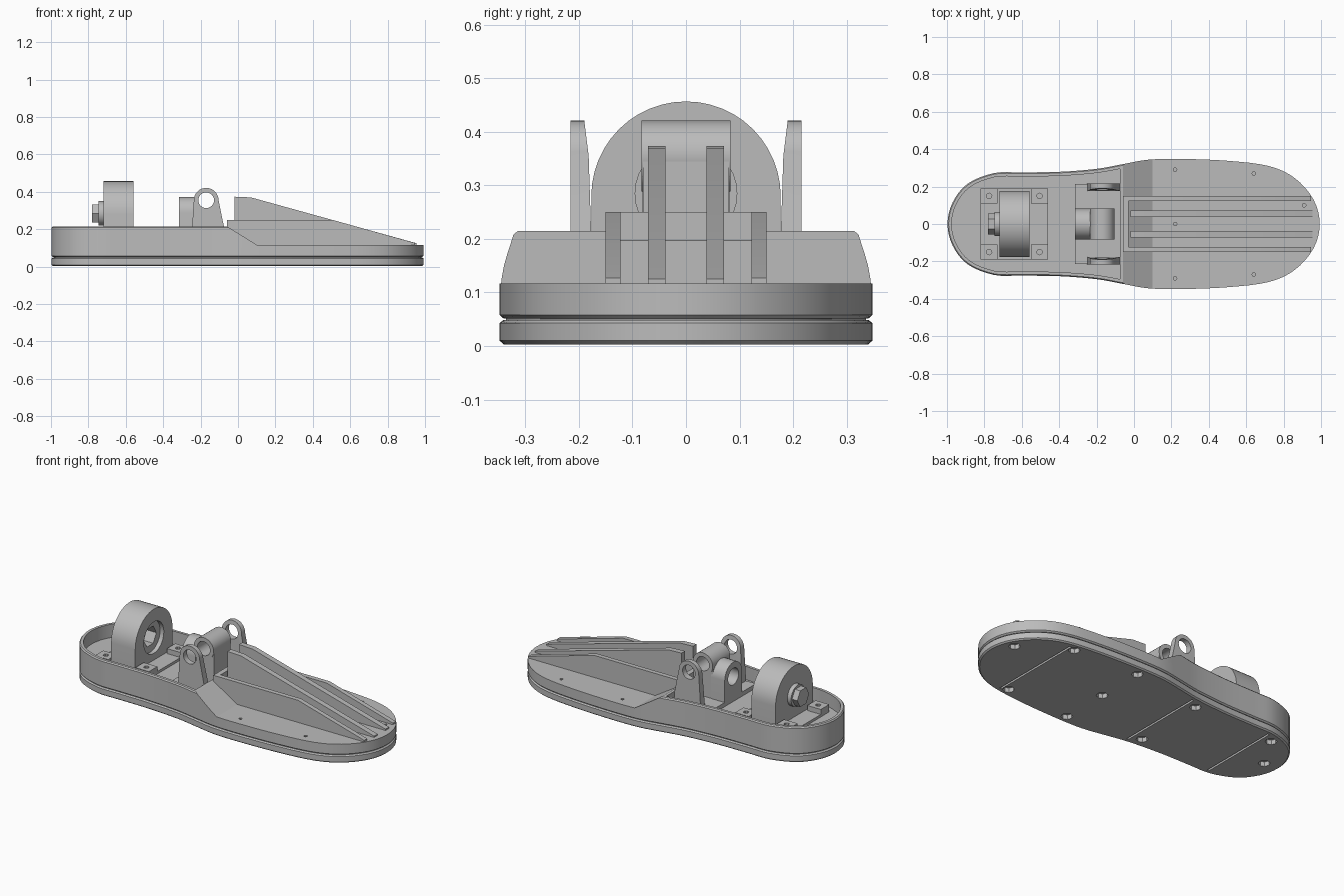
import bpy, bmesh, math
from mathutils import Vector

if "Cube" in bpy.data.objects:
    bpy.data.objects.remove(bpy.data.objects["Cube"], do_unlink=True)

grey = bpy.data.materials.new("plain_grey")
grey.use_nodes = True
grey.diffuse_color = (0.5, 0.5, 0.5, 1)
grey.node_tree.nodes["Principled BSDF"].inputs["Base Color"].default_value = (0.5, 0.5, 0.5, 1)
parts = []


def loft(name, rings, keep=True):
    """Skin a stack of equal-length closed rings and cap both ends."""
    bm = bmesh.new()
    loops = [[bm.verts.new(p) for p in ring] for ring in rings]
    n = len(loops[0])
    for a, b in zip(loops, loops[1:]):
        for i in range(n):
            j = (i + 1) % n
            bm.faces.new((a[i], a[j], b[j], b[i]))
    bm.faces.new(loops[0][::-1])
    bm.faces.new(loops[-1])
    bmesh.ops.recalc_face_normals(bm, faces=bm.faces)
    me = bpy.data.meshes.new(name)
    bm.to_mesh(me)
    bm.free()
    me.materials.append(grey)
    ob = bpy.data.objects.new(name, me)
    bpy.context.collection.objects.link(ob)
    if keep:
        parts.append(ob)
    else:
        ob.hide_render = True
    return ob


def prism(name, pts, axis, lo, hi, keep=True):
    """Extrude a 2D profile along an axis between lo and hi."""
    place = {"x": lambda p, t: (t, p[0], p[1]),
             "y": lambda p, t: (p[0], t, p[1]),
             "z": lambda p, t: (p[0], p[1], t)}[axis]
    return loft(name, [[place(p, t) for p in pts] for t in (lo, hi)], keep)


def rect(a, b, c, d):
    return [(a, c), (b, c), (b, d), (a, d)]


def box(name, x, y, z, keep=True):
    return prism(name, rect(*x, *y), "z", *z, keep)


def circle(cx, cy, r, n=32):
    return [(cx + r * math.cos(math.tau * i / n), cy + r * math.sin(math.tau * i / n)) for i in range(n)]


def arch(cx, cz, r, foot_lo, foot_hi, base, n=24):
    """Round-topped profile standing on a flat base."""
    top = [(cx + r * math.cos(math.pi * i / n), cz + r * math.sin(math.pi * i / n)) for i in range(n + 1)]
    return [(foot_hi, base)] + top + [(foot_lo, base)]


def cut(ob, *cutters):
    for c in cutters:
        m = ob.modifiers.new("cut", "BOOLEAN")
        m.operation, m.object, m.solver = "DIFFERENCE", c, "EXACT"
    bpy.context.view_layer.update()
    me = bpy.data.meshes.new_from_object(ob.evaluated_get(bpy.context.evaluated_depsgraph_get()))
    ob.modifiers.clear()
    ob.data = me
    for c in cutters:
        bpy.data.objects.remove(c, do_unlink=True)


# Footprint: half outline from heel to toe, smoothed and mirrored
ctrl = [(-0.997, 0), (-0.97, 0.115), (-0.89, 0.215), (-0.75, 0.272), (-0.6, 0.276), (-0.4, 0.279),
        (-0.2, 0.295), (-0.05, 0.322), (0.08, 0.344), (0.25, 0.348), (0.5, 0.338), (0.72, 0.31),
        (0.86, 0.245), (0.96, 0.13), (0.993, 0)]
mirror_pt = lambda p: Vector((p[0], -p[1]))
pts = [mirror_pt(ctrl[1])] + [Vector(p) for p in ctrl] + [mirror_pt(ctrl[-2])]
half = []
for p0, p1, p2, p3 in zip(pts, pts[1:], pts[2:], pts[3:]):
    for k in range(4):
        t = k / 4
        half.append(0.5 * (2 * p1 + (p2 - p0) * t + (2 * p0 - 5 * p1 + 4 * p2 - p3) * t * t
                           + (3 * p1 - p0 - 3 * p2 + p3) * t ** 3))
half.append(Vector(ctrl[-1]))
outline = half + [mirror_pt(p) for p in half[-2:0:-1]]


def inset(d):
    ring = []
    for i, p in enumerate(outline):
        t = (outline[(i + 1) % len(outline)] - outline[i - 1]).normalized()
        ring.append(p + Vector((t.y, -t.x)) * d)
    return ring


def foot_layers(name, layers, keep=True):
    return loft(name, [[(p.x, p.y, z) for p in inset(d)] for z, d in layers], keep)


# Sole with cross grooves and screw recesses underneath
sole = foot_layers("sole", [(0.003, 0.008), (0.01, 0), (0.043, 0), (0.049, 0.008)])
grooves = [box("groove_cutter", (x - 0.006, x + 0.006), (-w, w), (-0.05, 0.015), False)
           for x, w in ((-0.72, 0.25), (-0.18, 0.27), (0.68, 0.29))]
screws = [(-0.9, 0), (-0.78, 0.2), (-0.24, 0.22), (-0.24, -0.22), (0.22, 0), (0.22, 0.29),
          (0.22, -0.29), (0.64, 0.27), (0.64, -0.27), (0.91, 0.1)]
cut(sole, *grooves, *[prism("recess_cutter", circle(x, y, 0.032, 8), "z", -0.05, 0.03, False) for x, y in screws])
foot_layers("sole_seam", [(0.04, 0.012), (0.065, 0.012)])

# Upper shell: low forefoot, sloped step and hollow heel tray
shell = foot_layers("shell", [(0.051, 0.008), (0.058, 0), (0.208, 0), (0.215, 0.006)])
forefoot = prism("forefoot_cutter", [(-0.06, 0.216), (-0.06, 0.4), (1.2, 0.4), (1.2, 0.117), (0.1, 0.117)],
                 "y", -0.6, 0.6, False)
tray = foot_layers("tray_cutter", [(0.135, 0.022), (0.4, 0.022)], False)
cut(tray, box("tray_limit", (-0.075, 1.5), (-0.6, 0.6), (0, 0.6), False))
holes = [prism("hole_cutter", circle(x, y, 0.01, 6), "z", 0.09, 0.2, False) for x, y in screws[4:]]
cut(shell, forefoot, tray, *holes)

# Bulkhead and tapering instep fins
box("bulkhead", (-0.06, -0.03), (-0.15, 0.15), (0.1, 0.25))
inner = [(-0.02, 0.1), (-0.02, 0.374), (0.07, 0.37), (0.955, 0.125), (0.955, 0.1)]
outer = [(-0.06, 0.1), (-0.06, 0.25), (0.505, 0.25), (0.945, 0.127), (0.945, 0.1)]
for side, s in (("left", 1), ("right", -1)):
    # Named by travel across the foot's width
    prism("inner_fin_" + side, inner, "y", s * 0.038, s * 0.071)
    prism("outer_fin_" + side, outer, "y", s * 0.122, s * 0.15)

# Heel mount: plate, corner pads, arched housing, hex bolt
box("heel_plate", (-0.82, -0.46), (-0.19, 0.19), (0.12, 0.15))
for sx in (-1, 1):
    for sy in (-1, 1):
        x, y = -0.64 + sx * 0.135, sy * 0.15
        pad = box("corner_pad", (x - 0.045, x + 0.045), (y - 0.04, y + 0.04), (0.13, 0.18))
        cut(pad, prism("pad_hole_cutter", circle(x, y, 0.015, 8), "z", 0.155, 0.3, False))
housing = prism("heel_housing", arch(0, 0.28, 0.177, -0.177, 0.177, 0.13), "x", -0.72, -0.56)
cut(housing, prism("ring_cutter", circle(0, 0.285, 0.095), "x", -0.585, -0.4, False))
cut(housing, prism("hex_cutter", circle(0, 0.285, 0.06, 6), "x", -0.66, -0.4, False))
prism("bolt_washer", circle(0, 0.285, 0.065), "x", -0.745, -0.71)
prism("hex_bolt", circle(0, 0.285, 0.056, 6), "x", -0.78, -0.74)

# Ankle mount: plate, pierced side ears
box("ankle_plate", (-0.315, -0.07), (-0.215, 0.215), (0.12, 0.16))
ear = arch(-0.17, 0.355, 0.066, -0.25, -0.06, 0.14)
for side, s in (("left", 1), ("right", -1)):
    ob = prism("ankle_ear_" + side, ear, "y", s * 0.175, s * 0.216)
    for v in ob.data.vertices:  # thin the upper inner face
        if abs(v.co.y) < 0.18 and v.co.z > 0.3:
            v.co.y += s * 0.015 * (v.co.z - 0.3) / 0.12
    cut(ob, prism("ear_hole_cutter", circle(-0.17, 0.355, 0.042), "y", -0.5, 0.5, False))

# Ankle pivot: cross tube on a post, with a ringed boss behind
post = box("pivot_post", (-0.235, -0.105), (-0.08, 0.08), (0.14, 0.355))
tube = prism("pivot_tube", circle(-0.17, 0.355, 0.066), "y", -0.083, 0.083)
for ob in (post, tube):
    cut(ob, prism("bore_cutter", circle(-0.17, 0.355, 0.042), "y", -0.5, 0.5, False))
boss = prism("pivot_boss", arch(0, 0.29, 0.082, -0.082, 0.082, 0.14), "x", -0.315, -0.225)
cut(boss, prism("boss_hole_cutter", circle(0, 0.285, 0.05), "x", -0.4, -0.245, False))

# Smooth rounded walls, keep hard edges
bpy.ops.object.select_all(action="DESELECT")
for ob in parts:
    ob.select_set(True)
bpy.context.view_layer.objects.active = parts[0]
bpy.ops.object.shade_smooth_by_angle(angle=math.radians(30))
